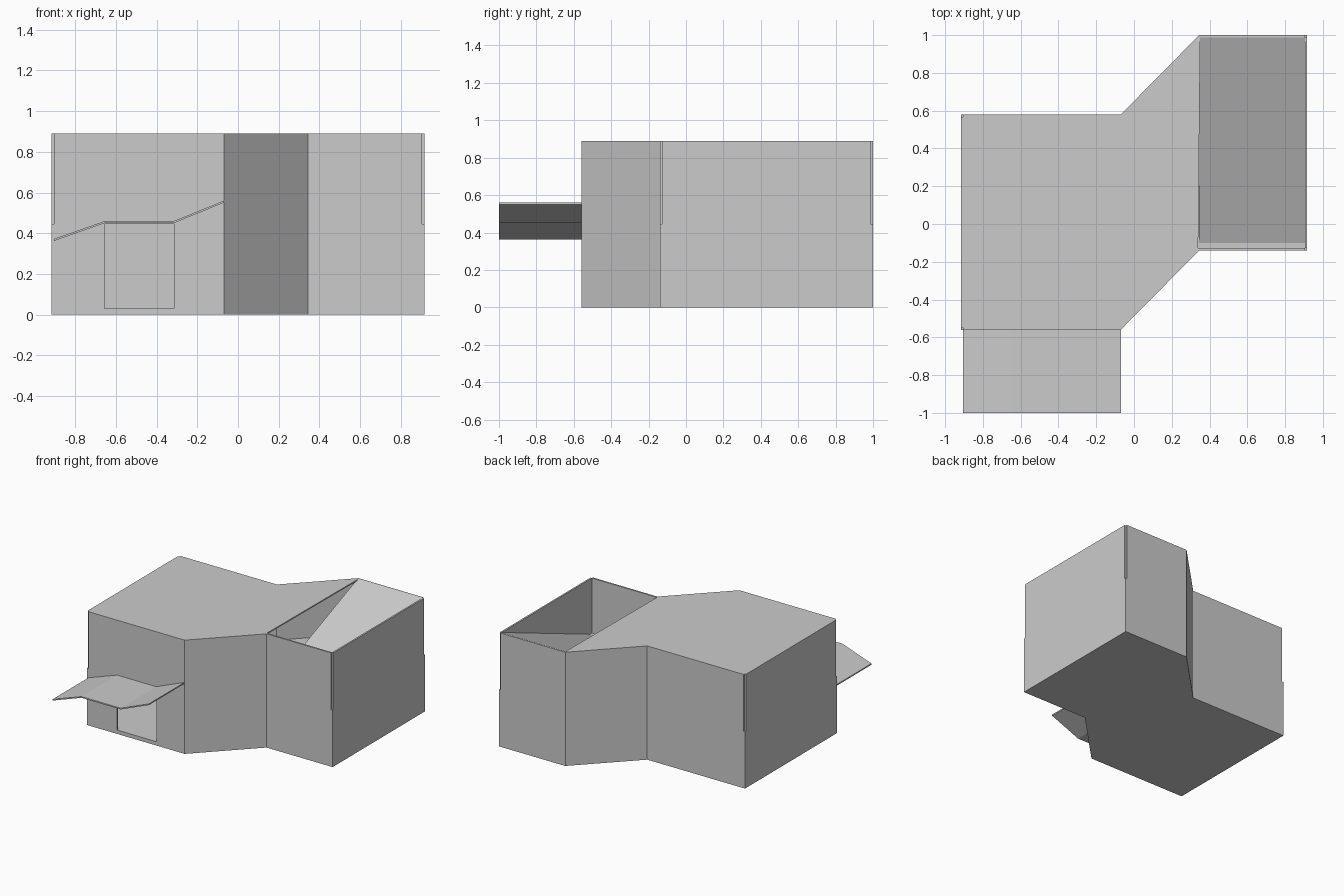
import bpy, bmesh
from mathutils import Vector, Matrix

if "Cube" in bpy.data.objects:
    bpy.data.objects.remove(bpy.data.objects["Cube"])

T = 0.013                        # wall thickness
FLOOR, MID, TOP = 0.03, 0.45, 0.89

# Footprint, counter-clockwise from the front left corner
outer = [Vector(p) for p in [(-.917, -.56), (-.07, -.56), (.345, -.14), (.917, -.14),
                             (.917, 1), (.345, 1), (-.07, .58), (-.917, .58)]]
N = len(outer)
NOTCHED = {0, 3, 4, 7}           # square corners left open on the upper storey


def inward(i):
    d = (outer[(i + 1) % N] - outer[i]).normalized()
    return Vector((-d.y, d.x))


def mitre(i):
    a, b = inward(i - 1), inward(i)
    return outer[i] + (a + b) * T / (1 + a.dot(b))


inner = [mitre(i) for i in range(N)]


def extrude(name, pts, vec):
    """Extrude a closed 3D outline along a vector."""
    bm = bmesh.new()
    face = bm.faces.new([bm.verts.new(p) for p in pts])
    res = bmesh.ops.extrude_face_region(bm, geom=[face], use_keep_orig=True)
    bmesh.ops.translate(bm, vec=vec, verts=[v for v in res["geom"] if isinstance(v, bmesh.types.BMVert)])
    bmesh.ops.recalc_face_normals(bm, faces=bm.faces)
    me = bpy.data.meshes.new(name)
    bm.to_mesh(me)
    bm.free()
    ob = bpy.data.objects.new(name, me)
    bpy.context.collection.objects.link(ob)
    return ob


def slab(name, pts, z0, z1):
    return extrude(name, [(p[0], p[1], z0) for p in pts], (0, 0, z1 - z0))


# Ground floor and upper floor
slab("ground_floor", inner, 0, FLOOR)
slab("upper_floor", inner, MID - .005, MID + .01)

# Walls of both storeys; the front wall below is left for the doorway
for i in range(N):
    j = (i + 1) % N
    if i != 0:
        slab(f"lower_wall_{i}", [outer[i], outer[j], inner[j], inner[i]], 0, MID - .005)
    off = inward(i) * T
    a = inner[i] - off if i in NOTCHED else outer[i]
    b = inner[j] - off if j in NOTCHED else outer[j]
    slab(f"upper_wall_{i}", [a, b, inner[j], inner[i]], MID - .005, TOP)

# Front wall around the doorway
yo, yi, d0, d1 = -.56, -.56 + T, -.655, -.315
slab("door_wall_left", [outer[0], (d0, yo), (d0, yi), inner[0]], 0, MID - .005)
slab("door_wall_right", [(d1, yo), outer[1], inner[1], (d1, yi)], 0, MID - .005)
slab("door_sill", [(d0, yo), (d1, yo), (d1, yi), (d0, yi)], 0, FLOOR)

# Flat roof over the left block and the diagonal link
slab("flat_roof", [inner[k] for k in (0, 1, 2, 5, 6, 7)], TOP - .01, TOP)

# Sloping roof sunk inside the right block
y0, y1 = -.14 + T, 1 - T
extrude("sloping_roof", [(.345, y0, MID), (.345, y1, TOP), (.345, y1, TOP - .012), (.345, y0, MID - .012)],
        (.917 - T - .345, 0, 0))

# Folded canopy over the door
line = [(-.905, .372), (-.655, .46), (-.315, .46), (-.07, .56)]
profile = [(x, -1, z) for x, z in line] + [(x, -1, z - .01) for x, z in reversed(line)]
extrude("canopy", profile, (0, .44, 0))
